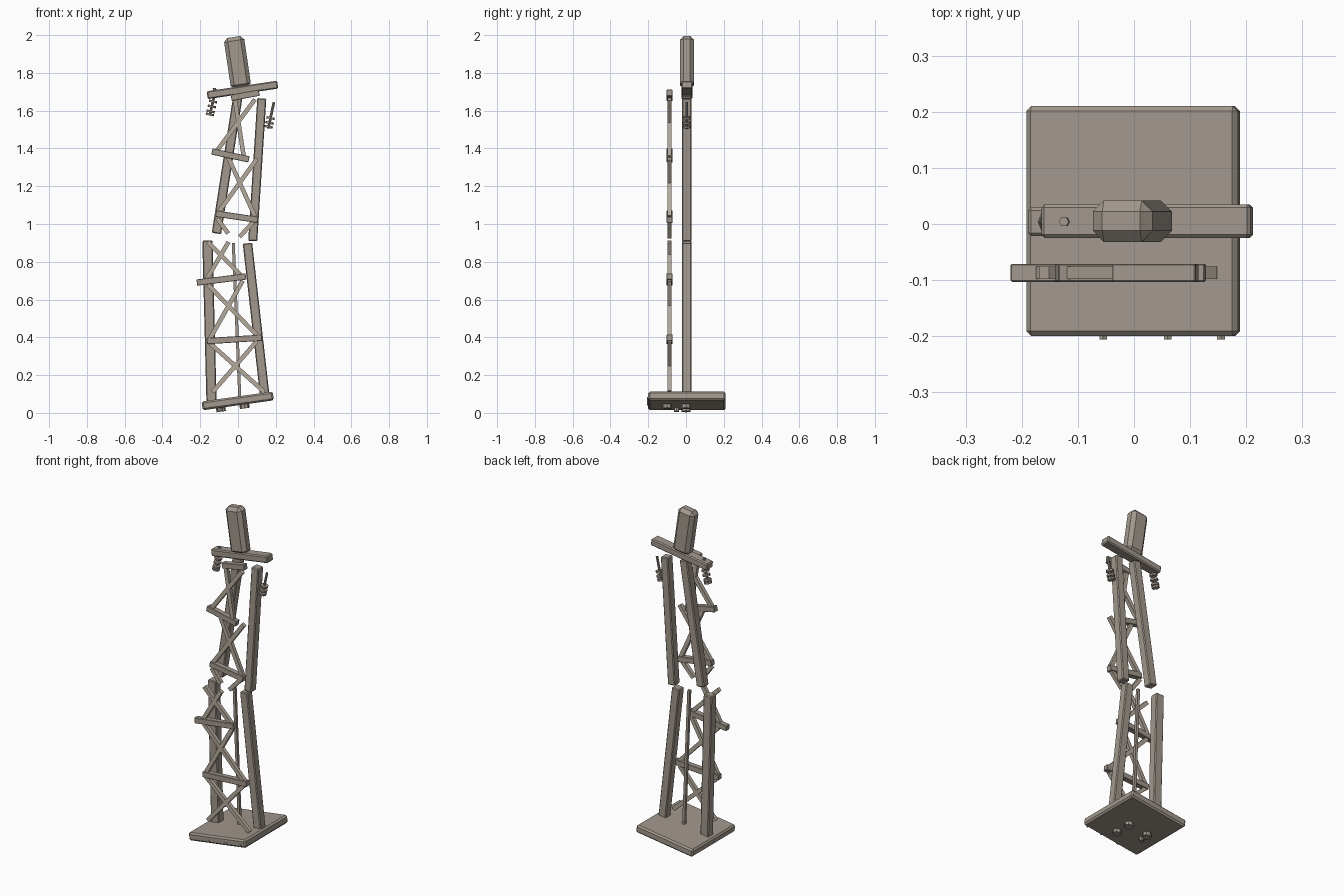
import bpy, math
from mathutils import Vector


def material(name, rgb):
    m = bpy.data.materials.new(name)
    m.diffuse_color = (*rgb, 1)
    return m


WOOD = material("weathered grey brown", (0.36, 0.315, 0.27))
PALE = material("pale brace", (0.46, 0.40, 0.335))


def finish(o, name, mat, bevel=0.0):
    o.name = name
    o.data.materials.append(mat)
    if bevel:
        b = o.modifiers.new("bevel", 'BEVEL')
        b.width = bevel
        b.segments = 1
    return o


def beam(name, p, q, width, depth, y=0.004, mat=WOOD, bevel=0.0):
    """Box running from p to q, both (x, z) points in the front plane."""
    a, b = Vector((p[0], y, p[1])), Vector((q[0], y, q[1]))
    d = b - a
    bpy.ops.mesh.primitive_cube_add(size=1, location=(a + b) / 2,
                                    rotation=(0, math.atan2(d.x, d.z), 0))
    o = bpy.context.object
    o.scale = (width, depth, d.length)
    bpy.ops.object.transform_apply(location=False, rotation=False, scale=True)
    return finish(o, name, mat, bevel)


def disc(name, a, b, r, sides=8):
    """Cylinder from a to b."""
    a, b = Vector(a), Vector(b)
    d = b - a
    bpy.ops.mesh.primitive_cylinder_add(vertices=sides, radius=r, depth=d.length,
                                        location=(a + b) / 2)
    o = bpy.context.object
    o.rotation_euler = d.to_track_quat('Z', 'Y').to_euler()
    return finish(o, name, WOOD)


# Tilted base slab
beam("base_slab", (-0.19, 0.037), (0.187, 0.09), 0.047, 0.41, 0.005, bevel=0.009)

# Bolts under the slab, along its tilted normal
tilt = math.atan2(0.053, 0.377)
down = Vector((math.sin(tilt), 0, -math.cos(tilt)))
for x, y, r in ((0.03, -0.10, 0.024), (0.03, 0.0, 0.026),
                (-0.095, 0.0, 0.025), (-0.10, -0.05, 0.014)):
    s = Vector((x, y, 0.0635 + x * 0.14)) + down * 0.018
    disc("base_bolt", s, s + down * 0.026, r)

# Small studs on the front edge of the slab
for x in (-0.055, 0.06, 0.155):
    z = 0.054 + x * 0.14
    disc("edge_stud", (x, -0.195, z), (x, -0.206, z), 0.008, 6)

# Legs, snapped at mid height
for name, p, q, w in (
        ("lower_left_leg", (-0.14, 0.05), (-0.162, 0.912), 0.054),
        ("lower_right_leg", (0.142, 0.09), (0.05, 0.898), 0.05),
        ("upper_left_leg", (-0.114, 0.95), (0.0, 1.68), 0.05),
        ("upper_right_leg", (0.078, 0.91), (0.126, 1.665), 0.048)):
    beam(name, p, q, w, 0.05, bevel=0.005)

# Thin centre rod of the lower half
beam("centre_rod", (0.01, 0.07), (-0.025, 0.9), 0.016, 0.016)

# Front lattice: horizontal rails
for p, q in (((-0.165, 0.38), (0.127, 0.398)), ((-0.218, 0.69), (0.042, 0.722)),
             ((-0.118, 1.055), (0.105, 1.022)), ((-0.138, 1.384), (0.058, 1.342)),
             ((-0.036, 1.668), (0.112, 1.695))):
    beam("lattice_rail", p, q, 0.033, 0.032, -0.087, bevel=0.002)

# Front lattice: crossed braces, broken where the tower snapped
for p, q in (((-0.135, 0.11), (0.10, 0.38)), ((-0.15, 0.37), (0.14, 0.11)),
             ((-0.15, 0.39), (0.025, 0.70)), ((-0.16, 0.68), (0.11, 0.40)),
             ((-0.165, 0.71), (-0.05, 0.905)), ((-0.16, 0.905), (0.02, 0.725)),
             ((-0.11, 1.03), (-0.052, 0.95)), ((0.09, 1.02), (0.008, 0.932)),
             ((-0.105, 1.06), (0.10, 1.345)), ((-0.055, 1.36), (0.09, 1.04)),
             ((-0.11, 1.39), (0.09, 1.66)), ((-0.018, 1.67), (0.03, 1.36))):
    beam("lattice_brace", p, q, 0.023, 0.022, -0.087, PALE)

# Crossarm and the post stub on top
beam("crossarm", (-0.163, 1.682), (0.21, 1.738), 0.042, 0.06, 0.005, bevel=0.006)
beam("post_stub", (0.017, 1.72), (-0.023, 1.99), 0.108, 0.074, 0.005, bevel=0.02)
disc("crossarm_nut", (-0.122, 0.004, 1.70), (-0.125, 0.004, 1.72), 0.009, 6)


# Hanging insulators: a rod with a stack of discs
def insulator(top, bottom, steps, r):
    t, b = Vector(top), Vector(bottom)
    disc("insulator_rod", t, b, 0.007)
    half = (b - t).normalized() * 0.006
    for f in steps:
        c = t.lerp(b, f)
        disc("insulator_disc", c - half, c + half, r)


insulator((-0.125, 0.004, 1.68), (-0.15, 0.004, 1.575), (0.3, 0.55, 0.8, 0.95), 0.022)
insulator((0.19, 0.004, 1.645), (0.16, 0.004, 1.505), (0.6, 0.78, 0.93), 0.022)
